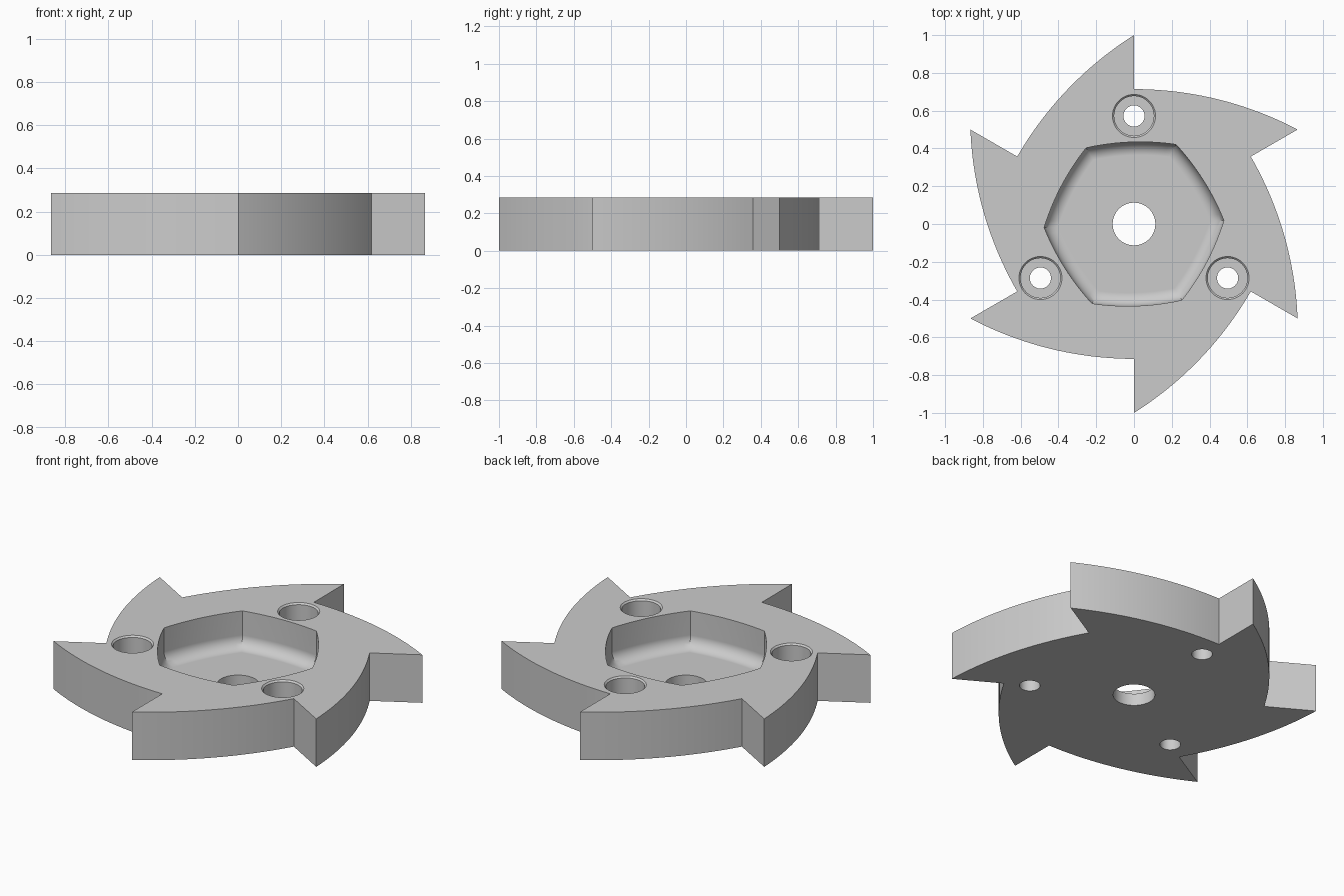
import bpy, bmesh
from math import sin, cos, pi, radians, sqrt
from mathutils import Vector, Matrix

if "Cube" in bpy.data.objects:
    bpy.data.objects.remove(bpy.data.objects["Cube"], do_unlink=True)

HEIGHT, ROOT, FLOOR, FILLET = 0.286, 0.714, 0.072, 0.07

steel = bpy.data.materials.new("plain_grey")
steel.use_nodes = True
steel.diffuse_color = (0.6, 0.6, 0.6, 1)
steel.node_tree.nodes["Principled BSDF"].inputs["Base Color"].default_value = (0.6, 0.6, 0.6, 1)


def loft(name, rings):
    """Closed solid through a stack of rings with equal point counts."""
    bm = bmesh.new()
    loops = [[bm.verts.new(p) for p in ring] for ring in rings]
    n = len(loops[0])
    for a, b in zip(loops, loops[1:]):
        for i in range(n):
            j = (i + 1) % n
            bm.faces.new((a[i], a[j], b[j], b[i]))
    bm.faces.new(loops[0][::-1])
    bm.faces.new(loops[-1])
    bmesh.ops.recalc_face_normals(bm, faces=bm.faces)
    mesh = bpy.data.meshes.new(name)
    bm.to_mesh(mesh)
    bm.free()
    mesh.materials.append(steel)
    obj = bpy.data.objects.new(name, mesh)
    bpy.context.collection.objects.link(obj)
    return obj


def toothed_ring(z, steps=20):
    """Six swept teeth: a radial step, then an arc out to the next tip."""
    radius = (0.75 + (ROOT - 0.5) ** 2) / (2 * (ROOT - 0.5))
    sweep = math_asin(sqrt(0.75) / radius)
    points = []
    for k in range(6):
        turn = Matrix.Rotation(-k * pi / 3, 3, 'Z')
        for i in range(steps + 1):
            a = sweep * i / steps
            points.append(turn @ Vector((radius * sin(a), ROOT - radius + radius * cos(a), z)))
    return points


def math_asin(v):
    from math import asin
    return asin(v)


def pocket_ring(z, inset, steps=14):
    """Six-sided outline with bowed sides, moved inward by inset."""
    c, radius = 0.876, 1.31 - inset
    points = []
    for k in range(6):
        for i in range(steps):
            t = (i / steps - 0.5) * pi / 3
            r = sqrt(radius ** 2 - (c * sin(t)) ** 2) - c * cos(t)
            a = radians(92.2) + k * pi / 3 + t
            points.append((r * cos(a), r * sin(a), z))
    return points


def round_cutter(name, centre, profile, sides=48):
    return loft(name, [[(centre[0] + r * cos(2 * pi * i / sides),
                         centre[1] + r * sin(2 * pi * i / sides), z)
                        for i in range(sides)] for r, z in profile])


# Toothed body
body = loft("cutter_disc", [toothed_ring(0), toothed_ring(HEIGHT)])

# Pocket with a rounded floor edge
rings = []
for i in range(9):
    a = i / 8 * pi / 2
    rings.append(pocket_ring(FLOOR + FILLET * (1 - cos(a)), FILLET * (1 - sin(a))))
rings.append(pocket_ring(HEIGHT + 0.1, 0))
cutters = [loft("pocket_cutter", rings)]

# Centre bore
cutters.append(round_cutter("bore_cutter", (0, 0), [(0.113, -0.1), (0.113, 0.2)]))

# Three counterbored bolt holes with a small chamfer at the rim
for k in range(3):
    a = pi / 2 + k * 2 * pi / 3
    cutters.append(round_cutter(
        "bolt_hole_cutter", (0.572 * cos(a), 0.572 * sin(a)),
        [(0.056, -0.1), (0.056, 0.115), (0.105, 0.115), (0.105, HEIGHT - 0.009),
         (0.114, HEIGHT), (0.114, HEIGHT + 0.1)]))

# Cut the body, then drop the cutters
bpy.context.view_layer.objects.active = body
for cutter in cutters:
    cutter.hide_render = True
    mod = body.modifiers.new("cut", 'BOOLEAN')
    mod.operation, mod.solver, mod.object = 'DIFFERENCE', 'EXACT', cutter
    bpy.ops.object.modifier_apply(modifier=mod.name)
for cutter in cutters:
    bpy.data.objects.remove(cutter, do_unlink=True)

# Smooth arcs, crisp edges
bpy.ops.object.select_all(action='DESELECT')
body.select_set(True)
bpy.ops.object.shade_smooth_by_angle(angle=radians(30))
weighted = body.modifiers.new("flat_face_normals", 'WEIGHTED_NORMAL')
weighted.keep_sharp = True
